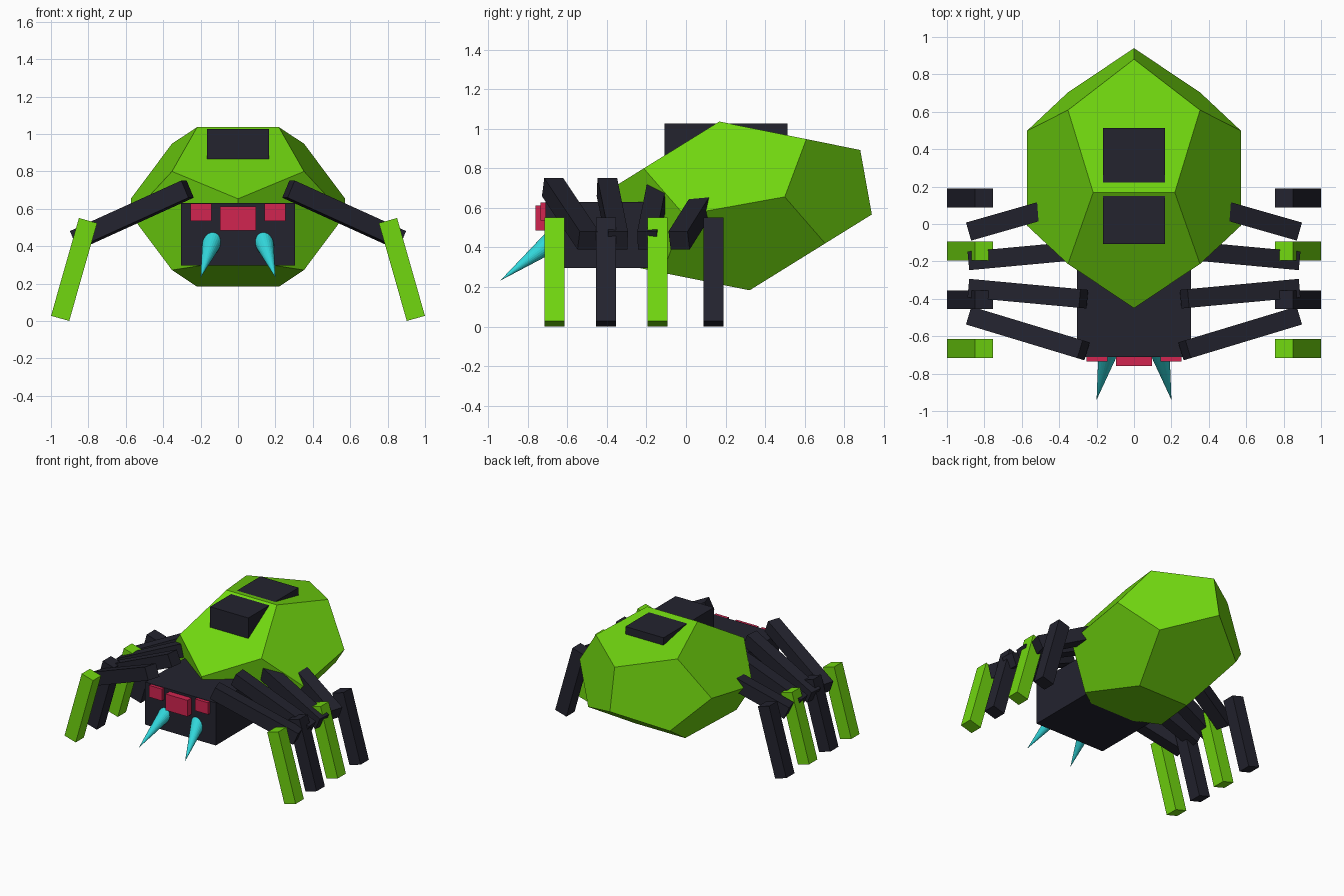
import bpy, bmesh, math
from mathutils import Vector, Matrix

cube = bpy.data.objects.get("Cube")
if cube:
    bpy.data.objects.remove(cube, do_unlink=True)


def material(name, rgb):
    m = bpy.data.materials.new(name)
    m.use_nodes = True
    m.diffuse_color = (*rgb, 1)
    m.node_tree.nodes["Principled BSDF"].inputs["Base Color"].default_value = (*rgb, 1)
    return m


green = material("lime_green", (0.165, 0.68, 0.005))
dark = material("dark_navy", (0.017, 0.017, 0.028))
red = material("crimson", (0.64, 0.018, 0.08))
cyan = material("cyan", (0.032, 0.68, 0.71))


def finish(name, bm, mat, matrix=Matrix()):
    bmesh.ops.recalc_face_normals(bm, faces=bm.faces)
    mesh = bpy.data.meshes.new(name)
    bm.to_mesh(mesh)
    bm.free()
    mesh.materials.append(mat)
    ob = bpy.data.objects.new(name, mesh)
    ob.matrix_world = matrix
    bpy.context.collection.objects.link(ob)
    return ob


def box(name, lo, hi, mat):
    lo, hi = Vector(lo), Vector(hi)
    bm = bmesh.new()
    bmesh.ops.create_cube(bm, size=1)
    bmesh.ops.scale(bm, vec=hi - lo, verts=bm.verts)
    return finish(name, bm, mat, Matrix.Translation((lo + hi) / 2))


def beam(name, a, b, thick, mat, up):
    """Square bar from a to b, with one pair of sides turned towards up."""
    a, b = Vector(a), Vector(b)
    x = (b - a).normalized()
    y = Vector(up).cross(x).normalized()
    z = x.cross(y)
    rot = Matrix((x, y, z)).transposed().to_4x4()
    bm = bmesh.new()
    bmesh.ops.create_cube(bm, size=1)
    bmesh.ops.scale(bm, vec=((b - a).length, thick, thick), verts=bm.verts)
    return finish(name, bm, mat, Matrix.Translation((a + b) / 2) @ rot)


# Abdomen: stretched, tilted dodecahedron
phi = (1 + math.sqrt(5)) / 2
signs = (-1, 1)
points = [(x, y, z) for x in signs for y in signs for z in signs]
for s in signs:
    for t in signs:
        points += [(0, s * phi, t / phi), (s / phi, 0, t * phi), (s * phi, t / phi, 0)]
bm = bmesh.new()
for p in points:
    bm.verts.new(p)
bmesh.ops.convex_hull(bm, input=bm.verts)
bmesh.ops.dissolve_limit(bm, angle_limit=0.05, verts=bm.verts, edges=bm.edges)
bmesh.ops.scale(bm, vec=(0.353, 0.418, 0.268), verts=bm.verts)
finish("abdomen", bm, green,
       Matrix.Translation((0, 0.245, 0.61)) @ Matrix.Rotation(math.radians(10.2), 4, "X"))

# Head and back block, which the abdomen ridge breaks through
box("head", (-0.305, -0.71, 0.297), (0.305, -0.1, 0.63), dark)
box("back_block", (-0.165, -0.108, 0.82), (0.165, 0.513, 1.026), dark)

# Eyes
box("middle_eye", (-0.095, -0.76, 0.485), (0.095, -0.68, 0.612), red)
for side, s in (("left", 1), ("right", -1)):
    inner, outer = sorted((s * 0.143, s * 0.255))
    box(side + "_eye", (inner, -0.735, 0.535), (outer, -0.68, 0.627), red)

    # Fangs
    base, tip = Vector((s * 0.13, -0.65, 0.451)), Vector((s * 0.2, -0.94, 0.232))
    bm = bmesh.new()
    bmesh.ops.create_cone(bm, cap_ends=True, segments=24, radius1=0.06, radius2=0,
                          depth=(tip - base).length)
    turn = (tip - base).to_track_quat("Z", "Y").to_matrix().to_4x4()
    finish(side + "_fang", bm, cyan, Matrix.Translation((base + tip) / 2) @ turn)

    # Legs: inner y, outer y, foot y and foot colour
    legs = [(-0.675, -0.495, -0.665, green), (-0.4, -0.345, -0.405, dark),
            (-0.14, -0.195, -0.145, green), (0.135, -0.035, 0.138, dark)]
    for i, (y_in, y_out, y_foot, mat) in enumerate(legs, 1):
        beam(f"{side}_upper_leg_{i}", (s * 0.27, y_in, 0.705), (s * 0.865, y_out, 0.435),
             0.1, dark, (0, 0, 1))
        beam(f"{side}_lower_leg_{i}", (s * 0.802, y_foot, 0.537), (s * 0.951, y_foot, 0.014),
             0.101, mat, (0, 1, 0))
